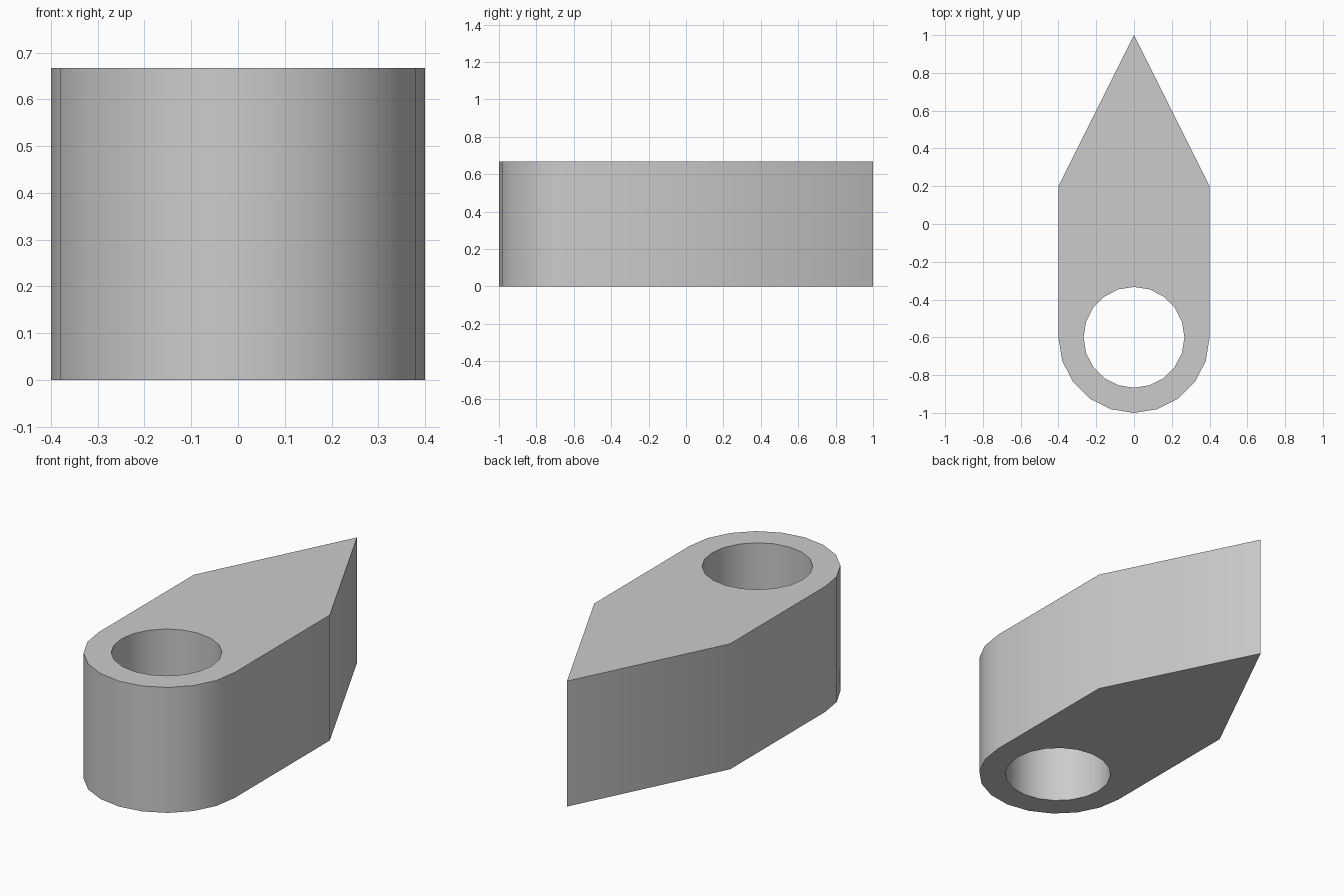
import bpy
import bmesh
from math import sin, cos, pi, radians

default = bpy.data.objects.get("Cube")
if default:
    bpy.data.objects.remove(default, do_unlink=True)

HEIGHT = 0.667
HOLE_Y = -0.6
SEGMENTS = 20


def arc(radius, start, count):
    """Points around the hole centre, counter-clockwise from a step index."""
    angles = [2 * pi * (start + i) / SEGMENTS for i in range(count)]
    return [(radius * cos(a), HOLE_Y + radius * sin(a)) for a in angles]


def add_loop(bm, points):
    verts = [bm.verts.new((x, y, 0)) for x, y in points]
    return [bm.edges.new((v, verts[i - 1])) for i, v in enumerate(verts)]


# Outline: rounded front end, straight flanks, pointed back
outline = arc(0.4, SEGMENTS // 2, SEGMENTS // 2 + 1)
outline += [(0.4, 0.2), (0, 1), (-0.4, 0.2)]
hole = arc(0.267, 0, SEGMENTS)

# Fill between outline and hole, then extrude to full height
bm = bmesh.new()
edges = add_loop(bm, outline) + add_loop(bm, hole)
bmesh.ops.triangle_fill(bm, use_beauty=True, edges=edges)
result = bmesh.ops.extrude_face_region(bm, geom=bm.faces[:], use_keep_orig=True)
top = [g for g in result["geom"] if isinstance(g, bmesh.types.BMVert)]
bmesh.ops.translate(bm, verts=top, vec=(0, 0, HEIGHT))
bmesh.ops.recalc_face_normals(bm, faces=bm.faces[:])

mesh = bpy.data.meshes.new("pointer_body")
bm.to_mesh(mesh)
bm.free()
body = bpy.data.objects.new("pointer_body", mesh)
bpy.context.collection.objects.link(body)

# Plain grey material
grey = bpy.data.materials.new("light_grey")
grey.use_nodes = True
colour = (0.6, 0.6, 0.6, 1)
grey.diffuse_color = colour
grey.node_tree.nodes["Principled BSDF"].inputs["Base Color"].default_value = colour
mesh.materials.append(grey)

# Smooth round walls, crisp rims and tip
bpy.ops.object.select_all(action="DESELECT")
body.select_set(True)
bpy.context.view_layer.objects.active = body
bpy.ops.object.shade_smooth_by_angle(angle=radians(30))
